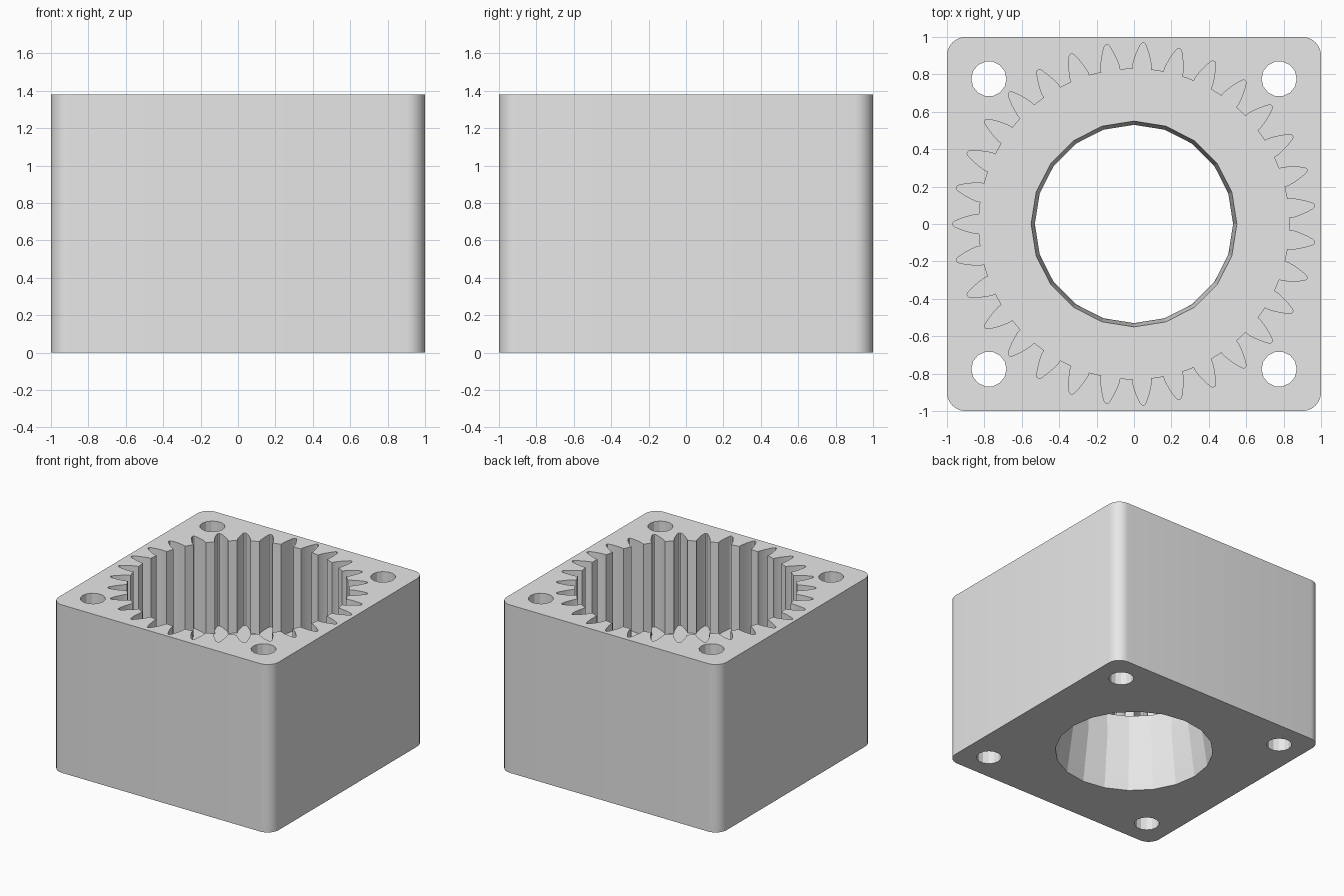
import bpy, bmesh, math

if "Cube" in bpy.data.objects:
    bpy.data.objects.remove(bpy.data.objects["Cube"])

HEIGHT, FLOOR = 1.38, 0.62   # block height, gear pocket floor
TEETH = 31


def ring(radius, sides):
    return [(radius * math.cos(2 * math.pi * i / sides),
             radius * math.sin(2 * math.pi * i / sides)) for i in range(sides)]


def loft(name, sections, offset=(0, 0)):
    """Closed solid through stacked outlines [(points, z), ...]."""
    bm = bmesh.new()
    loops = [[bm.verts.new((x + offset[0], y + offset[1], z)) for x, y in pts]
             for pts, z in sections]
    n = len(loops[0])
    bm.faces.new(list(reversed(loops[0])))
    bm.faces.new(loops[-1])
    for low, high in zip(loops, loops[1:]):
        for i in range(n):
            j = (i + 1) % n
            bm.faces.new((low[i], low[j], high[j], high[i]))
    mesh = bpy.data.meshes.new(name)
    bm.to_mesh(mesh)
    bm.free()
    obj = bpy.data.objects.new(name, mesh)
    bpy.context.collection.objects.link(obj)
    return obj


def rounded_square(half, radius, steps):
    pts = []
    for q, (sx, sy) in enumerate([(1, 1), (-1, 1), (-1, -1), (1, -1)]):
        for i in range(steps + 1):
            a = math.pi / 2 * (q + i / steps)
            pts.append((sx * (half - radius) + radius * math.cos(a),
                        sy * (half - radius) + radius * math.sin(a)))
    return pts


def gear_outline():
    # half profile of one tooth space: radius, half width
    half = [(0.828, 0.050), (0.848, 0.050), (0.88, 0.043), (0.91, 0.034),
            (0.94, 0.023), (0.96, 0.014), (0.969, 0.006)]
    profile = [(r, -w) for r, w in half] + [(r, w) for r, w in reversed(half)]
    pts = []
    for k in range(TEETH):
        a = math.pi + 2 * math.pi * k / TEETH
        c, s = math.cos(a), math.sin(a)
        pts += [(r * c - w * s, r * s + w * c) for r, w in profile]
    return pts


# Housing block with rounded vertical corners
housing = loft("ring_gear_housing", [(rounded_square(1, 0.1, 8), 0),
                                     (rounded_square(1, 0.1, 8), HEIGHT)])
grey = bpy.data.materials.new("light grey")
grey.diffuse_color = (0.8, 0.8, 0.8, 1)
grey.use_nodes = True
grey.node_tree.nodes["Principled BSDF"].inputs["Base Color"].default_value = grey.diffuse_color
housing.data.materials.append(grey)

# Toothed pocket, waisted centre bore and four bolt holes
gear = gear_outline()
cutters = [
    loft("gear_pocket_cutter", [(gear, FLOOR), (gear, HEIGHT + 0.1)]),
    loft("centre_bore_cutter", [(ring(0.609, 20), -0.1), (ring(0.53, 20), 0.45),
                                (ring(0.55, 20), FLOOR), (ring(0.55, 20), FLOOR + 0.1)]),
]
for sx in (-1, 1):
    for sy in (-1, 1):
        hole = ring(0.094, 14)
        cutters.append(loft("bolt_hole_cutter", [(hole, -0.1), (hole, HEIGHT + 0.1)],
                            (0.776 * sx, 0.776 * sy)))

bpy.context.view_layer.objects.active = housing
housing.select_set(True)
for cutter in cutters:
    cutter.hide_render = True
    mod = housing.modifiers.new("cut", "BOOLEAN")
    mod.operation = "DIFFERENCE"
    mod.solver = "EXACT"
    mod.object = cutter
    bpy.ops.object.modifier_apply(modifier=mod.name)
for cutter in cutters:
    bpy.data.objects.remove(cutter, do_unlink=True)

# Smooth rounded corners, faceted bores
bpy.ops.object.shade_smooth_by_angle(angle=math.radians(15))
